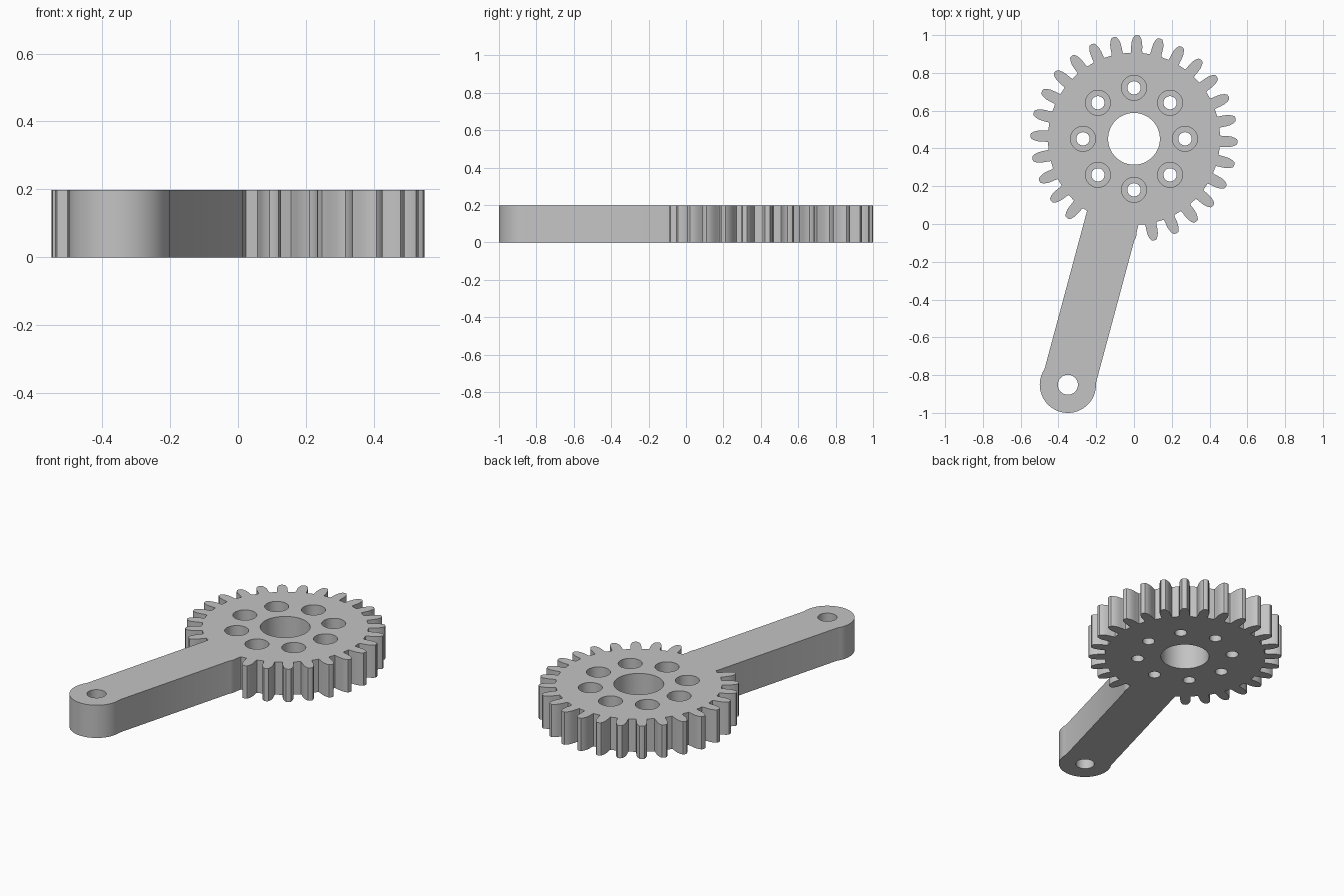
import bpy, bmesh
from math import sin, cos, asin, atan2, radians, pi, tau
from mathutils import Vector

cube = bpy.data.objects.get("Cube")
if cube:
    bpy.data.objects.remove(cube, do_unlink=True)

THICK = 0.198
HUB = Vector((0, 0.451))        # gear centre
PIVOT = Vector((-0.35, -0.851))  # arm end centre
TEETH = 28

steel = bpy.data.materials.new("grey steel")
steel.use_nodes = True
steel.diffuse_color = (0.55, 0.55, 0.55, 1)
steel.node_tree.nodes["Principled BSDF"].inputs["Base Color"].default_value = steel.diffuse_color


def prism(name, outline, z0, z1):
    """Extrude a counter-clockwise 2D outline from z0 to z1."""
    bm = bmesh.new()
    base = bm.faces.new([bm.verts.new((x, y, z0)) for x, y in outline])
    top = bmesh.ops.extrude_face_region(bm, geom=[base])["geom"]
    bmesh.ops.translate(bm, vec=(0, 0, z1 - z0),
                        verts=[g for g in top if isinstance(g, bmesh.types.BMVert)])
    bmesh.ops.recalc_face_normals(bm, faces=bm.faces)
    mesh = bpy.data.meshes.new(name)
    bm.to_mesh(mesh)
    bm.free()
    mesh.materials.append(steel)
    obj = bpy.data.objects.new(name, mesh)
    bpy.context.collection.objects.link(obj)
    return obj


def polar(centre, r, a):
    return centre + Vector((r * cos(a), r * sin(a)))


def hole(centre, r, z0=-0.1, z1=THICK + 0.1, n=48):
    return prism("hole_cutter", [polar(centre, r, tau * i / n) for i in range(n)], z0, z1)


def combine(target, other, operation):
    mod = target.modifiers.new(operation.title(), 'BOOLEAN')
    mod.operation, mod.solver, mod.object = operation, 'EXACT', other
    other.hide_render = True
    bpy.context.view_layer.objects.active = target
    bpy.ops.object.modifier_apply(modifier=mod.name)
    bpy.data.objects.remove(other, do_unlink=True)


# Gear outline: half tooth flank as (radius, half angle in degrees), mirrored per tooth
flank = [(0.456, 3.9), (0.468, 3.6), (0.49, 3.45), (0.513, 3.1), (0.533, 2.3), (0.546, 1.4)]
tooth = [(r, -a) for r, a in flank] + [(0.549, 0)] + [(r, a) for r, a in reversed(flank)]
first = pi / 2 - radians(1.7)
gear_outline = [polar(HUB, r, first + tau * k / TEETH + radians(a))
                for k in range(TEETH) for r, a in tooth]
gear = prism("gear_lever", gear_outline, 0, THICK)

# Lever arm: straight bar with a slightly wider round end
END_R, HALF_W = 0.149, 0.141
along = (HUB - PIVOT).normalized()
side = Vector((along.y, -along.x))
heading = atan2(along.y, along.x)
start = asin(HALF_W / END_R)
steps = 32
arm_outline = [polar(PIVOT, END_R, heading + start + (tau - 2 * start) * i / steps)
               for i in range(steps + 1)]
arm_outline += [PIVOT + along * 1.05 + side * s * HALF_W for s in (1, -1)]
combine(gear, prism("arm", arm_outline, 0, THICK), 'UNION')

# Central bore and pivot hole
combine(gear, hole(HUB, 0.137, n=64), 'DIFFERENCE')
combine(gear, hole(PIVOT, 0.053), 'DIFFERENCE')

# Ring of counterbored bolt holes
for k in range(8):
    spot = polar(HUB, 0.27, tau * k / 8)
    combine(gear, hole(spot, 0.066, z0=THICK / 2), 'DIFFERENCE')
    combine(gear, hole(spot, 0.035, n=32), 'DIFFERENCE')

bpy.ops.object.select_all(action='DESELECT')
gear.select_set(True)
bpy.context.view_layer.objects.active = gear
bpy.ops.object.shade_smooth_by_angle(angle=radians(30))
